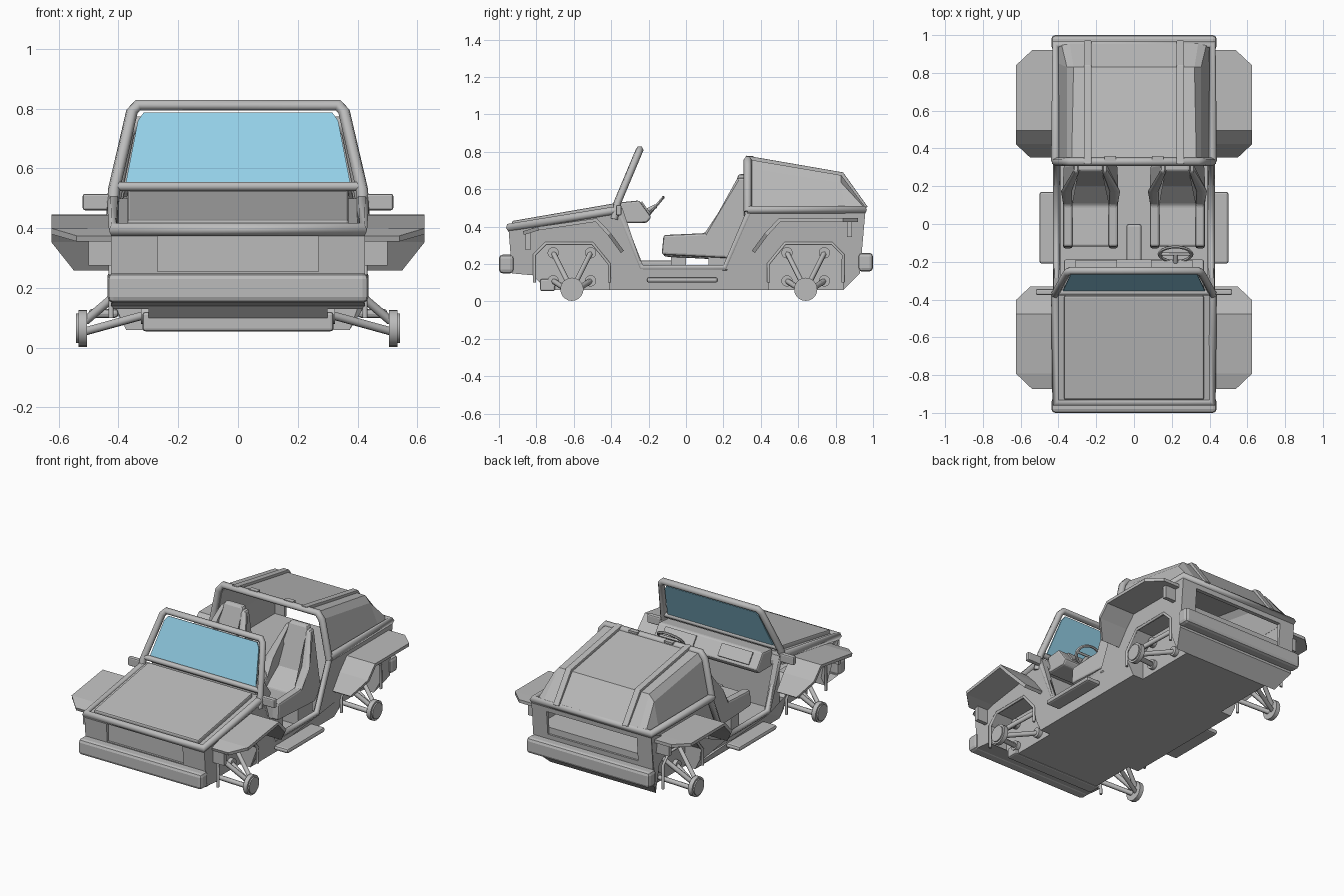
import bpy, bmesh
from math import radians, pi
from mathutils import Vector

cube = bpy.data.objects.get("Cube")
if cube:
    bpy.data.objects.remove(cube)


def material(name, rgb):
    m = bpy.data.materials.new(name)
    m.use_nodes = True
    m.diffuse_color = (*rgb, 1)
    m.node_tree.nodes["Principled BSDF"].inputs["Base Color"].default_value = (*rgb, 1)
    return m


GREY = material("body_grey", (0.5, 0.5, 0.5))
GLASS = material("window_blue", (0.3, 0.64, 0.82))


def finish(name, bm, mat=GREY, bevel=0, solid=0):
    bmesh.ops.recalc_face_normals(bm, faces=bm.faces)
    me = bpy.data.meshes.new(name)
    bm.to_mesh(me)
    bm.free()
    me.materials.append(mat)
    ob = bpy.data.objects.new(name, me)
    bpy.context.collection.objects.link(ob)
    if solid:
        mod = ob.modifiers.new("Thickness", 'SOLIDIFY')
        mod.thickness = solid
    if bevel:
        mod = ob.modifiers.new("Bevel", 'BEVEL')
        mod.width, mod.segments = bevel, 2
    return ob


def prism(name, profile, x0, x1, bevel=0, shape=None, mat=GREY):
    """Side profile of (y, z) points, extruded across x."""
    bm = bmesh.new()
    face = bm.faces.new([bm.verts.new((x0, y, z)) for y, z in profile])
    out = bmesh.ops.extrude_face_region(bm, geom=[face])["geom"]
    bmesh.ops.translate(bm, vec=(x1 - x0, 0, 0),
                        verts=[v for v in out if isinstance(v, bmesh.types.BMVert)])
    if shape:
        for v in bm.verts:
            shape(v.co)
    return finish(name, bm, mat, bevel)


def box(name, x0, x1, y0, y1, z0, z1, bevel=0):
    return prism(name, [(y0, z0), (y1, z0), (y1, z1), (y0, z1)], x0, x1, bevel)


def sheet(name, rows, mat=GREY, solid=0.02):
    """Skin over equal-length rows of points."""
    bm = bmesh.new()
    g = [[bm.verts.new(p) for p in row] for row in rows]
    for a, b in zip(g, g[1:]):
        for i in range(len(a) - 1):
            bm.faces.new((a[i], a[i + 1], b[i + 1], b[i]))
    return finish(name, bm, mat, solid=solid)


def tube(name, pts, r, closed=False):
    cu = bpy.data.curves.new(name, 'CURVE')
    cu.dimensions = '3D'
    cu.bevel_depth, cu.bevel_resolution, cu.use_fill_caps = r, 1, True
    sp = cu.splines.new('POLY')
    sp.points.add(len(pts) - 1)
    for q, p in zip(sp.points, pts):
        q.co = (*p, 1)
    sp.use_cyclic_u = closed
    cu.materials.append(GREY)
    ob = bpy.data.objects.new(name, cu)
    bpy.context.collection.objects.link(ob)
    return ob


def disc(name, x, y, z, r, depth):
    bpy.ops.mesh.primitive_cylinder_add(vertices=20, radius=r, depth=depth,
                                        location=(x, y, z), rotation=(0, pi / 2, 0))
    ob = bpy.context.object
    ob.name = name
    ob.data.materials.append(GREY)
    bpy.ops.object.shade_smooth_by_angle(angle=radians(35))


def cut(ob, cutter):
    cutter.hide_render = True
    mod = ob.modifiers.new("Cut", 'BOOLEAN')
    mod.operation, mod.solver, mod.object = 'DIFFERENCE', 'EXACT', cutter
    bpy.context.view_layer.objects.active = ob
    bpy.ops.object.modifier_apply(modifier=mod.name)
    bpy.data.objects.remove(cutter)


def mirrored(pts):
    return pts + [(-x, y, z) for x, y, z in reversed(pts)]


# Hull with tapered underside
def taper(co):
    if co.z < 0.1:
        co.x *= 0.88


hull = prism("body", [(-.95, .4), (-.38, .5), (-.34, .5), (-.23, .17), (.2, .17), (.34, .49), (.96, .49),
                      (.93, .15), (.84, .06), (-.74, .06), (-.82, .14), (-.93, .15)], -.425, .425, shape=taper)
cut(hull, prism("cabin_cutter", [(-.39, .12), (.33, .12), (.33, .33), (.93, .33), (.93, .7),
                                 (-.32, .7), (-.33, .44), (-.39, .44)], -.39, .39))
cut(hull, box("nose_cutter", -.27, .27, -1, -.925, .255, .385))
cut(hull, box("tail_cutter", -.32, .32, .93, 1, .29, .44))

# Wheel wells, suspension arms, hubs and fenders
AXLES = {"front": (-.61, 1), "rear": (.64, -1)}
for end, (c, d) in AXLES.items():
    arch = [(c - .2 * d, .02), (c - .2 * d, .25), (c - .14 * d, .31),
            (c + .11 * d, .31), (c + .2 * d, .2), (c + .2 * d, .02)]
    for side, s in (("left", 1), ("right", -1)):
        tag = f"{end}_{side}"
        cut(hull, prism("well_cutter", arch, s * .3, s * .6))
        lip = [(s * .425, y, max(z, .1)) for y, z in arch]
        tube(f"{tag}_arch_lip", lip, .009)
        for i, dy in enumerate((-.1, .1)):
            for level, z, hz in (("upper", .26, .09), ("lower", .11, .055)):
                disc(f"{tag}_{level}_mount_{i}", s * .31, c + dy, z, .03, .03)
                tube(f"{tag}_{level}_arm_{i}", [(s * .31, c + dy, z), (s * .51, c + dy * .15, hz)], .015)
        disc(f"{tag}_hub", s * .52, c, .065, .062, .028)
        disc(f"{tag}_hub_cap", s * .527, c, .065, .05, .03)
        low = .365 if d > 0 else .435
        mid = .39 if d > 0 else .435
        stations = [(c - .26 * d, low, .54), (c - .18 * d, mid, .625), (c + .13 * d, .435, .625),
                    (c + .20 * d, .36, .625), (c + .27 * d, .265, .55)]
        if d < 0:
            stations = [(y + (.02 if y > .8 else -.01), z, x) for y, z, x in stations]
        rows = [[(s * .41, y, z), (s * x, y, z)] for y, z, x in stations]
        f = sheet(f"{tag}_fender", rows)
        f.modifiers["Thickness"].offset = 0
        y = c - .235 * d
        box(f"{tag}_fender_flap", s * .41, s * .5, y - .013, y + .013, low - .09, low)

# Bumpers, front hood and rail around the body
box("front_bumper", -.437, .437, -1, -.92, .15, .25, .02)
box("rear_bumper", -.437, .437, .92, 1, .16, .26, .02)
box("front_lower_guard", -.32, .32, -.78, -.7, .055, .12, .01)
prism("hood", [(-.93, .43), (-.38, .525), (-.38, .47), (-.93, .37)], -.37, .37, .008)
tube("front_rail", mirrored([(.415, -.36, .49), (.415, -.945, .395)]), .024)
tube("rear_rail", mirrored([(.415, .33, .49), (.415, .95, .49)]), .024)
for s in (-1, 1):
    tube("sill_edge", [(s * .41, -.36, .48), (s * .41, -.24, .18), (s * .41, .21, .18), (s * .41, .34, .48)], .02)
    box("side_step", s * .4, s * .5, -.21, .17, .1, .13, .012)
    box("side_mirror", s * .42, s * .52, -.375, -.345, .46, .515, .008)

# Windshield
def leaning(z):
    return -.37 + (z - .52) * .42


tube("windshield_frame", mirrored([(.42, -.385, .44), (.415, leaning(.53), .53),
                                   (.355, leaning(.79), .79), (.335, leaning(.812), .812)]), .021)
tube("windshield_lower_bar", [(-.41, leaning(.54), .54), (.41, leaning(.54), .54)], .017)
sheet("windshield_glass", [[(-x, leaning(z), z), (x, leaning(z), z)]
                           for z, x in ((.555, .375), (.76, .335), (.788, .315))], GLASS, .008)

# Dashboard and steering wheel
prism("dashboard", [(-.35, .53), (-.25, .54), (-.185, .45), (-.21, .42), (-.35, .42)], -.37, .37, .01)
for x in (-.2, .2):
    prism("dashboard_panel", [(-.235, .535), (-.19, .472), (-.196, .466), (-.241, .529)], x - .11, x + .11)
box("center_console", -.04, .04, -.33, 0, .12, .22, .012)
tube("steering_column", [(.22, -.24, .47), (.22, -.16, .51)], .013)
bpy.ops.mesh.primitive_torus_add(major_radius=.06, minor_radius=.008, major_segments=20, minor_segments=6,
                                 location=(.22, -.16, .51), rotation=(radians(50), 0, 0))
wheel = bpy.context.object
wheel.name = "steering_wheel"
wheel.scale.x = 1.4
wheel.data.materials.append(GREY)
bpy.ops.object.shade_smooth_by_angle(angle=radians(50))
tube("steering_spoke", [(.14, -.16, .51), (.3, -.16, .51)], .008)

# Seats with side bolsters and tapered backs
core = [(-.12, .24), (-.12, .33), (.1, .32), (.2, .42), (.28, .68), (.32, .68), (.31, .3), (.25, .22)]
bolster = [(-.13, .25), (-.12, .355), (.1, .365), (.17, .47), (.275, .66), (.32, .66), (.31, .3), (.25, .23)]
for cx in (-.23, .23):
    def narrow(co, cx=cx):
        if co.z > .6:
            co.x = cx + (co.x - cx) * .6

    prism("seat_pad", core, cx - .11, cx + .11, .012, narrow)
    for s in (-1, 1):
        prism("seat_bolster", bolster, cx + s * .095, cx + s * .145, .012, narrow)
    box("seat_base", cx - .11, cx + .11, .12, .27, .12, .25)
    box("seat_rail", cx - .09, cx + .09, -.08, -.0, .12, .25)

# Rear cover, hoop and straps
def ring(y, yt, zb, zs, zt, xs, xt):
    half = [(.4, y, zb), (xs, yt, zs), (xt, yt, zt)]
    return mirrored(half)


sheet("rear_cover", [ring(.33, .33, .49, .715, .76, .355, .33),
                     ring(.85, .83, .49, .635, .675, .355, .32),
                     ring(.955, .955, .49, .5, .51, .385, .34)], solid=.012)
tube("rear_hoop", mirrored([(.415, .33, .48), (.365, .33, .72), (.335, .33, .757)]), .022)
for x in (-.245, .245):
    prism("cover_strap", [(.32, .78), (.84, .69), (.972, .505), (.955, .5), (.825, .67), (.32, .758)],
          x - .02, x + .02, .004)
for x in (-.125, .125):
    box("cover_latch", x - .03, x + .03, .33, .36, .765, .778)
